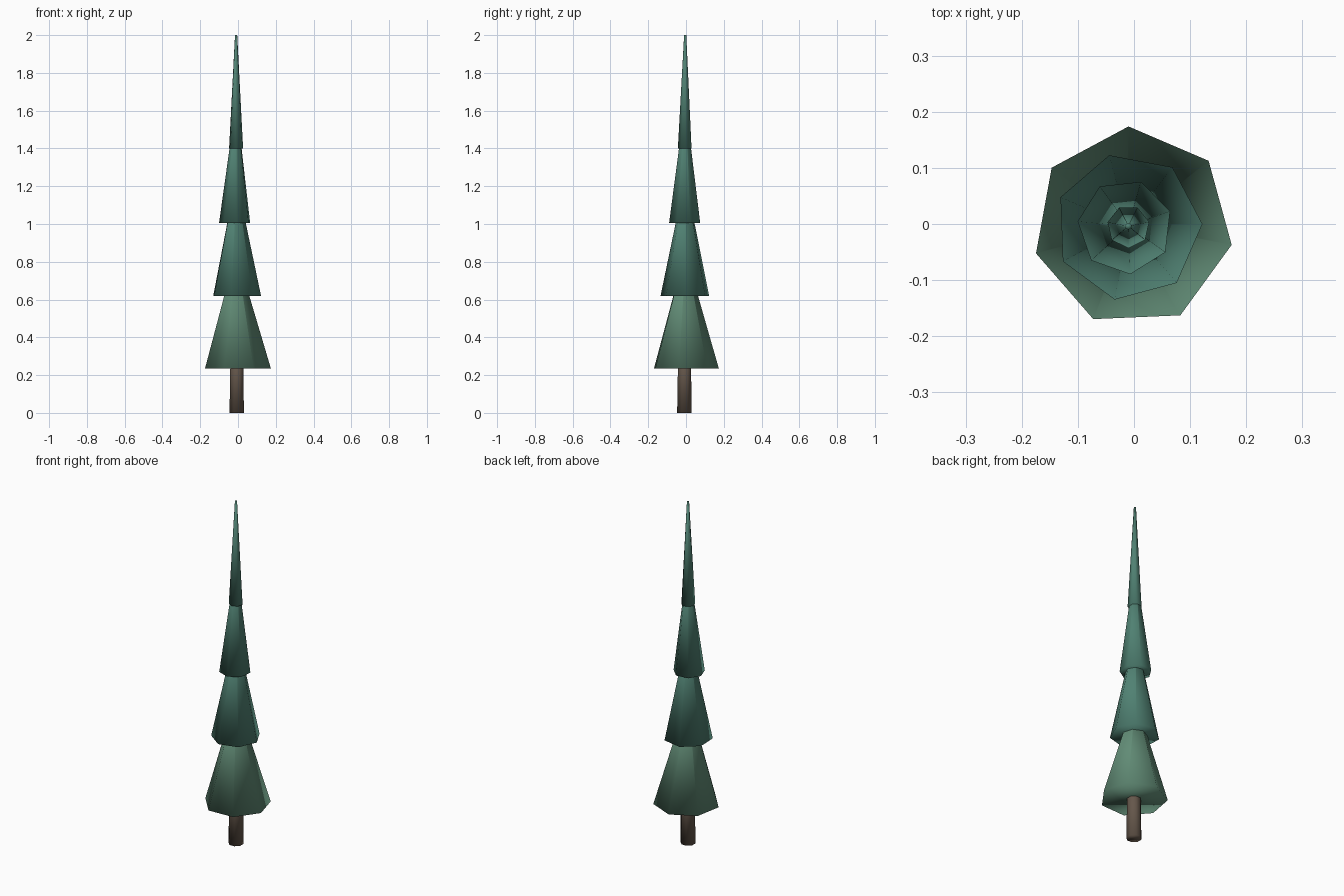
import bpy, bmesh
from math import cos, sin, radians, tau

if "Cube" in bpy.data.objects:
    bpy.data.objects.remove(bpy.data.objects["Cube"])


def material(name, rgb):
    m = bpy.data.materials.new(name)
    m.diffuse_color = (*rgb, 1)
    m.use_nodes = True
    m.node_tree.nodes["Principled BSDF"].inputs["Base Color"].default_value = m.diffuse_color
    return m


def tapered_prism(name, sides, bottom, top, r0, r1, turn, mat):
    """Closed tapered prism between two centre points; turn = angle of one corner."""
    bm = bmesh.new()
    rings = []
    for (cx, cy, cz), r in ((bottom, r0), (top, r1)):
        angles = [radians(turn) + tau * i / sides for i in range(sides)]
        rings.append([bm.verts.new((cx + r * cos(a), cy + r * sin(a), cz)) for a in angles])
    low, high = rings
    for i in range(sides):
        j = (i + 1) % sides
        bm.faces.new((low[i], low[j], high[j], high[i]))
    bm.faces.new(low[::-1])
    bm.faces.new(high)
    for f in bm.faces:
        f.smooth = True
    mesh = bpy.data.meshes.new(name)
    bm.to_mesh(mesh)
    bm.free()
    mesh.materials.append(mat)
    obj = bpy.data.objects.new(name, mesh)
    bpy.context.collection.objects.link(obj)
    return obj


light_green = material("light_green", (0.12, 0.26, 0.18))
deep_green = material("deep_green", (0.08, 0.22, 0.17))
bark = material("bark", (0.13, 0.095, 0.07))

# Trunk
tapered_prism("trunk", 8, (-0.007, -0.009, 0), (-0.005, -0.007, 0.4),
              0.041, 0.036, 22.5, bark)

# Foliage tiers: base x, base z, base radius, corner angle, colour
tiers = [
    (-0.002, 0.235, 0.179, 92.5, light_green),
    (-0.010, 0.620, 0.132, 105, deep_green),
    (-0.016, 1.005, 0.085, 122, deep_green),
    (-0.010, 1.400, 0.038, 116, deep_green),
]
for n, (x, z, r, turn, mat) in enumerate(tiers, 1):
    tapered_prism(f"foliage_tier_{n}", 7, (x, -0.005, z), (-0.01, -0.004, z + 0.6),
                  r, 0.006, turn, mat)
